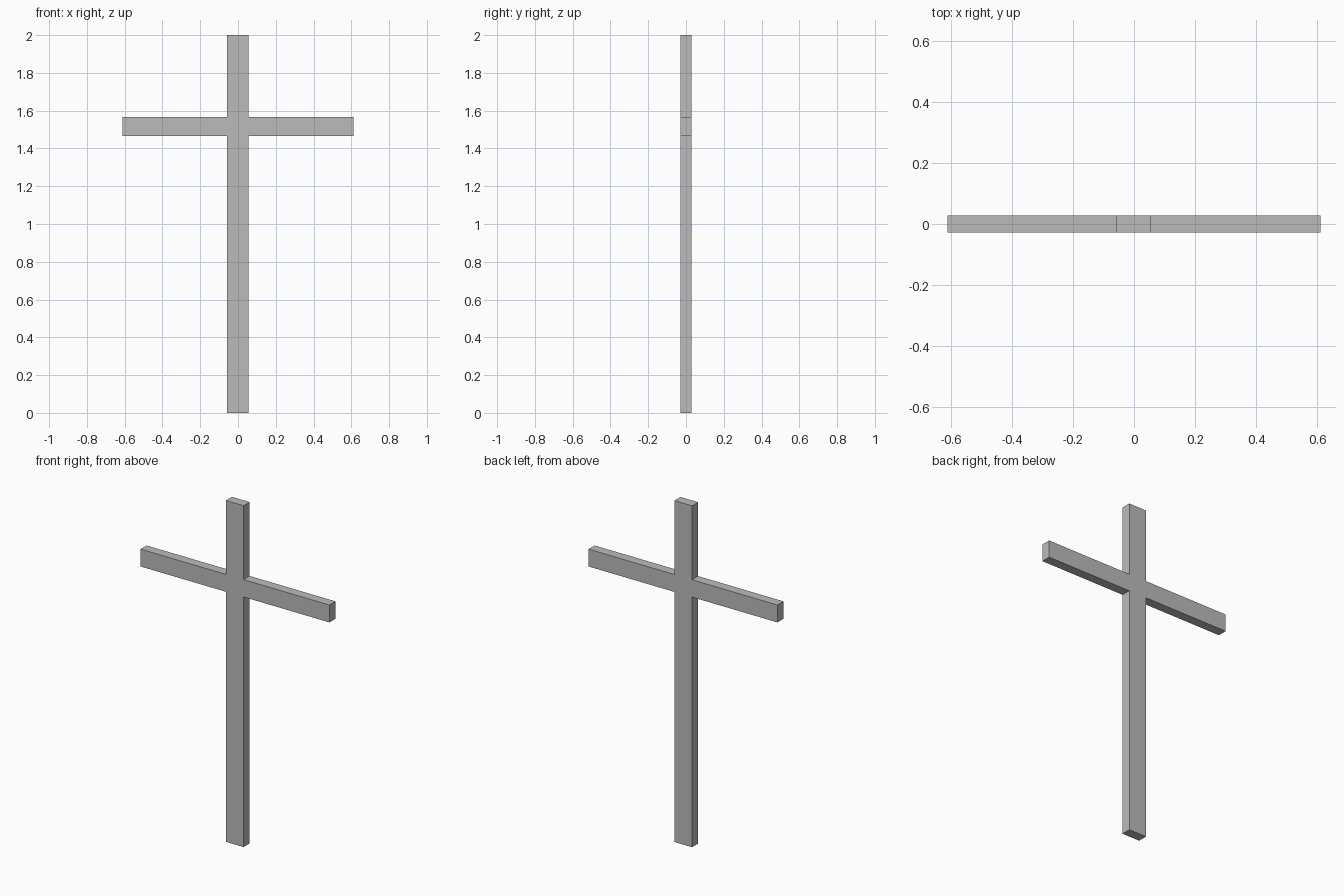
import bpy
import bmesh

cube = bpy.data.objects.get("Cube")
if cube:
    bpy.data.objects.remove(cube, do_unlink=True)

# Plain grey material
grey = bpy.data.materials.new("plain_grey")
grey.use_nodes = True
colour = (0.5, 0.5, 0.5, 1)
grey.diffuse_color = colour
grey.node_tree.nodes["Principled BSDF"].inputs["Base Color"].default_value = colour

# Main dimensions
HEIGHT, SPAN, DEPTH = 2.0, 0.612, 0.056
POST_LEFT, POST_RIGHT = -0.059, 0.056
ARM_LOW, ARM_HIGH = 1.465, 1.567

# Cross outline, traced from the foot
outline = [
    (POST_LEFT, 0), (POST_RIGHT, 0),
    (POST_RIGHT, ARM_LOW), (SPAN, ARM_LOW),
    (SPAN, ARM_HIGH), (POST_RIGHT, ARM_HIGH),
    (POST_RIGHT, HEIGHT), (POST_LEFT, HEIGHT),
    (POST_LEFT, ARM_HIGH), (-SPAN, ARM_HIGH),
    (-SPAN, ARM_LOW), (POST_LEFT, ARM_LOW),
]

# One solid piece: outline extruded from front to back
bm = bmesh.new()
front = bm.faces.new([bm.verts.new((x, -DEPTH / 2, z)) for x, z in outline])
extruded = bmesh.ops.extrude_face_region(bm, geom=[front], use_keep_orig=True)
back = [v for v in extruded["geom"] if isinstance(v, bmesh.types.BMVert)]
bmesh.ops.translate(bm, verts=back, vec=(0, DEPTH, 0))
bmesh.ops.recalc_face_normals(bm, faces=bm.faces)

mesh = bpy.data.meshes.new("cross")
bm.to_mesh(mesh)
bm.free()
mesh.materials.append(grey)
bpy.context.collection.objects.link(bpy.data.objects.new("cross", mesh))
